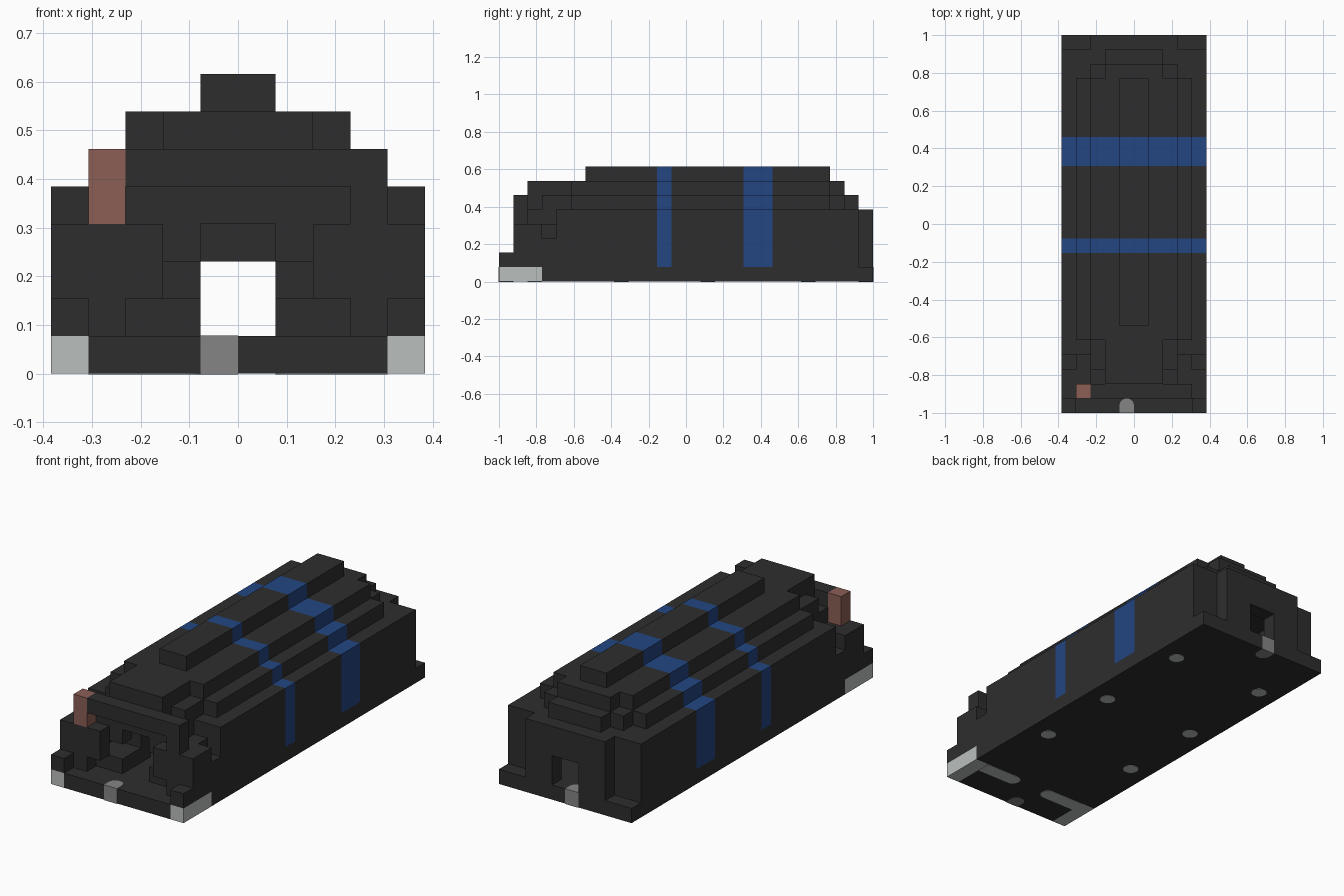
import bpy
import bmesh

U = 1 / 13  # block size

if "Cube" in bpy.data.objects:
    bpy.data.objects.remove(bpy.data.objects["Cube"])


def material(name, rgb):
    m = bpy.data.materials.new(name)
    m.use_nodes = True
    color = (*rgb, 1)
    m.diffuse_color = color
    m.node_tree.nodes["Principled BSDF"].inputs["Base Color"].default_value = color
    return m


DARK = material("charcoal", (0.027, 0.027, 0.027))
BLUE = material("blue", (0.016, 0.061, 0.223))
BROWN = material("brown", (0.258, 0.112, 0.089))
LIGHT = material("light grey", (0.49, 0.52, 0.51))
MID = material("mid grey", (0.235, 0.235, 0.235))


def finish(name, bm, *mats):
    bmesh.ops.recalc_face_normals(bm, faces=bm.faces)
    bmesh.ops.scale(bm, vec=(U, U, U), verts=bm.verts)
    mesh = bpy.data.meshes.new(name)
    bm.to_mesh(mesh)
    bm.free()
    for m in mats:
        mesh.materials.append(m)
    ob = bpy.data.objects.new(name, mesh)
    bpy.context.collection.objects.link(ob)
    return ob


def box(name, x, y, z, mat=DARK):
    bm = bmesh.new()
    bmesh.ops.create_cube(bm, size=1)
    for v in bm.verts:
        v.co = [r[0] if c < 0 else r[1] for c, r in zip(v.co, (x, y, z))]
    return finish(name, bm, mat)


def pair(name, x, y, z, mat=DARK):
    box("left_" + name, x, y, z, mat)
    box("right_" + name, (-x[1], -x[0]), y, z, mat)


def disc(name, x, y, z0, z1, mat):
    bm = bmesh.new()
    bmesh.ops.create_cone(bm, cap_ends=True, segments=20, radius1=0.5, radius2=0.5, depth=z1 - z0)
    bmesh.ops.translate(bm, vec=(x, y, (z0 + z1) / 2), verts=bm.verts)
    finish(name, bm, mat)


def hall(name, y0, y1, outer, mat=DARK):
    """Stepped arch section, open inside, extruded along y."""
    half = outer + [(3, 1), (3, 4)]
    half = [(3, 4), (3, 1)] + outer
    bm = bmesh.new()
    points = half + [(-x, z) for x, z in reversed(half)]
    face = bm.faces.new([bm.verts.new((x, y0, z)) for x, z in points])
    ext = bmesh.ops.extrude_face_region(bm, geom=[face])
    moved = [g for g in ext["geom"] if isinstance(g, bmesh.types.BMVert)]
    bmesh.ops.translate(bm, vec=(0, y1 - y0, 0), verts=moved)
    # inside faces stay dark
    for f in bm.faces:
        c = f.calc_center_median()
        if abs(c.x) < 3.1 and c.z < 4.1:
            f.material_index = 1
    finish(name, bm, mat, DARK)


# base slab with pale front corners
box("base", (-4, 4), (-13, 13), (0, 1))
pair("base_edge", (4, 5), (-10, 13), (0, 1))
pair("front_bumper", (4, 5), (-13, -10), (0, 1), LIGHT)

# main hall with stepped roof and blue bands
WALL = [(5, 1), (5, 5)]
TIERS = WALL + [(4, 5), (4, 6), (3, 6), (3, 7)]
RIDGE = TIERS + [(1, 7), (1, 8)]
hall("hall_front", -8, -7, TIERS)
cuts = [-7, -2, -1, 4, 6, 10]
for i, (a, b) in enumerate(zip(cuts, cuts[1:])):
    if i % 2:
        hall(f"blue_band_{i}", a, b, RIDGE, BLUE)
    else:
        hall(f"hall_{i}", a, b, RIDGE)
hall("hall_back", 10, 12, WALL)

# stepped roof ends
box("roof_back_top", (-2, 2), (10, 11), (5, 7))
box("roof_back_low", (-2, 2), (11, 12), (5, 6))
pair("roof_back_side", (2, 3), (10, 11), (5, 6))
box("roof_front_top", (-2, 2), (-11, -8), (5, 7))
pair("roof_front_side", (2, 3), (-10, -8), (5, 6))

# back wall panel with doorway
pair("back_panel", (1, 3), (12, 13), (1, 5))
box("back_lintel", (-1, 1), (12, 13), (3, 5))

# inner front wall with doorway
pair("front_wall", (1, 5), (-9, -8), (1, 5))
box("front_lintel", (-1, 1), (-9, -8), (3, 5))

# porch
pair("porch_wall_outer", (4, 5), (-12, -10), (1, 4))
pair("porch_wall_notch", (4, 5), (-10, -9), (1, 3))
pair("porch_wall_inner", (3, 4), (-12, -9), (1, 4))
pair("porch_bracket", (2, 3), (-12, -11), (2, 4))
pair("porch_arch", (1, 3), (-11, -10), (3, 4))
pair("porch_bench", (1, 3), (-11, -9), (1, 2))
box("porch_ceiling", (-3, 3), (-11, -9), (4, 5))
box("porch_beam", (-3, 3), (-12, -11), (5, 6))
box("left_beam_post", (3, 4), (-12, -11), (4, 6))
box("right_chimney", (-4, -3), (-12, -11), (4, 6), BROWN)
pair("corner_post", (4, 5), (-13, -12), (1, 2))

# round-ended door tongues at both ends
E = 0.02
for name, s in (("front", -1), ("back", 1)):
    y = sorted((s * 12.5, s * (13 + E)))
    box(name + "_tongue", (-1, 0), y, (-E, 1 + E), MID)
    disc(name + "_tongue_end", -0.5, s * 12.5, -E, 1 + E, MID)

# pale marks under the base
pair("under_strip", (1.5, 4), (-11, -10), (-E, E), LIGHT)
for side, x in (("left", 3.5), ("right", -3.5)):
    disc(side + "_under_strip_end", x * 3 / 7, -10.5, -E, E, LIGHT)
    for i, y in enumerate((-4.5, 1.5, 8.5)):
        disc(f"{side}_foot_{i}", x, y, -E, E, LIGHT)
